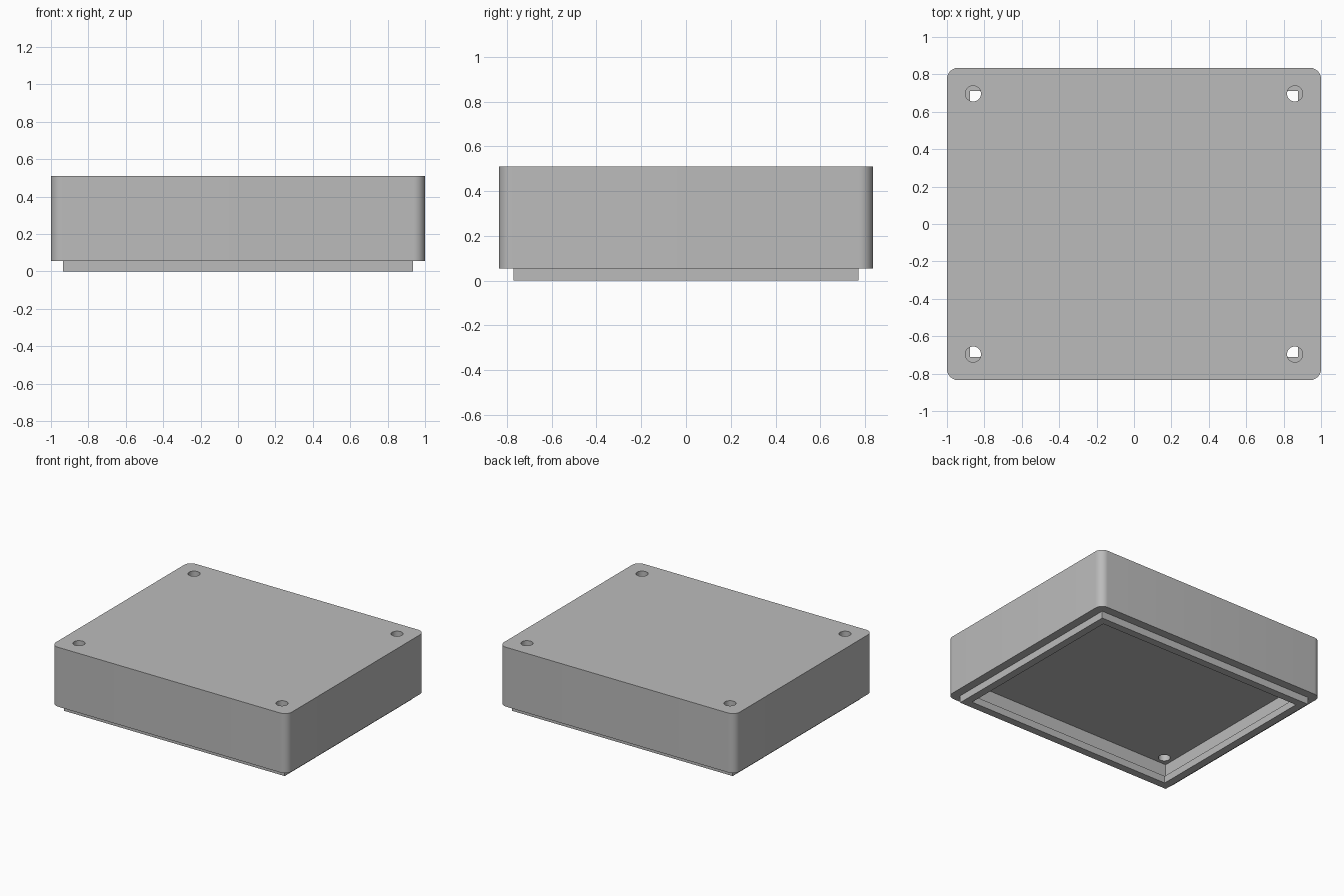
import bpy

# Remove the default cube only
default = bpy.data.objects.get("Cube")
if default:
    bpy.data.objects.remove(default, do_unlink=True)

grey = bpy.data.materials.new("light_grey_plastic")
grey.use_nodes = True
colour = (0.5, 0.5, 0.5, 1.0)
grey.diffuse_color = colour
grey.node_tree.nodes["Principled BSDF"].inputs["Base Color"].default_value = colour


def activate(obj):
    bpy.ops.object.select_all(action="DESELECT")
    obj.select_set(True)
    bpy.context.view_layer.objects.active = obj


def box(name, half_x, half_y, z_low, z_high):
    bpy.ops.mesh.primitive_cube_add(size=2, location=(0, 0, (z_low + z_high) / 2))
    obj = bpy.context.object
    obj.name = name
    obj.scale = (half_x, half_y, (z_high - z_low) / 2)
    bpy.ops.object.transform_apply(location=True, rotation=False, scale=True)
    obj.data.materials.append(grey)
    return obj


def cut(obj, cutter):
    cutter.hide_render = True
    mod = obj.modifiers.new("cut", "BOOLEAN")
    mod.operation = "DIFFERENCE"
    mod.solver = "EXACT"
    mod.object = cutter
    activate(obj)
    bpy.ops.object.modifier_apply(modifier=mod.name)
    bpy.data.objects.remove(cutter, do_unlink=True)


RIM, CEILING, TOP = 0.055, 0.19, 0.51

# Cover body with rounded vertical corners
cover = box("cover_body", 1.0, 0.835, RIM, TOP)
weights = cover.data.attributes.new("bevel_weight_edge", "FLOAT", "EDGE")
for edge in cover.data.edges:
    a, b = (cover.data.vertices[i].co for i in edge.vertices)
    weights.data[edge.index].value = 1.0 if abs(a.z - b.z) > 0.1 else 0.0
bevel = cover.modifiers.new("round_corners", "BEVEL")
bevel.limit_method = "WEIGHT"
bevel.width = 0.06
bevel.segments = 10
activate(cover)
bpy.ops.object.modifier_apply(modifier=bevel.name)

# Shallow cavity in the underside
cut(cover, box("cavity_cutter", 0.93, 0.765, -0.1, CEILING))

# Screw holes through the four corners
for sx in (-1, 1):
    for sy in (-1, 1):
        bpy.ops.mesh.primitive_cylinder_add(
            vertices=32, radius=0.042, depth=1.0, location=(sx * 0.86, sy * 0.697, 0.5))
        hole = bpy.context.object
        hole.name = "hole_cutter"
        hole.data.materials.append(grey)
        cut(cover, hole)

activate(cover)
bpy.ops.object.shade_smooth_by_angle(angle=0.52)

# Locating lip below the rim
lip = box("locating_lip", 0.935, 0.77, 0.0, RIM)
cut(lip, box("lip_cutter", 0.876, 0.711, -0.1, 0.2))
